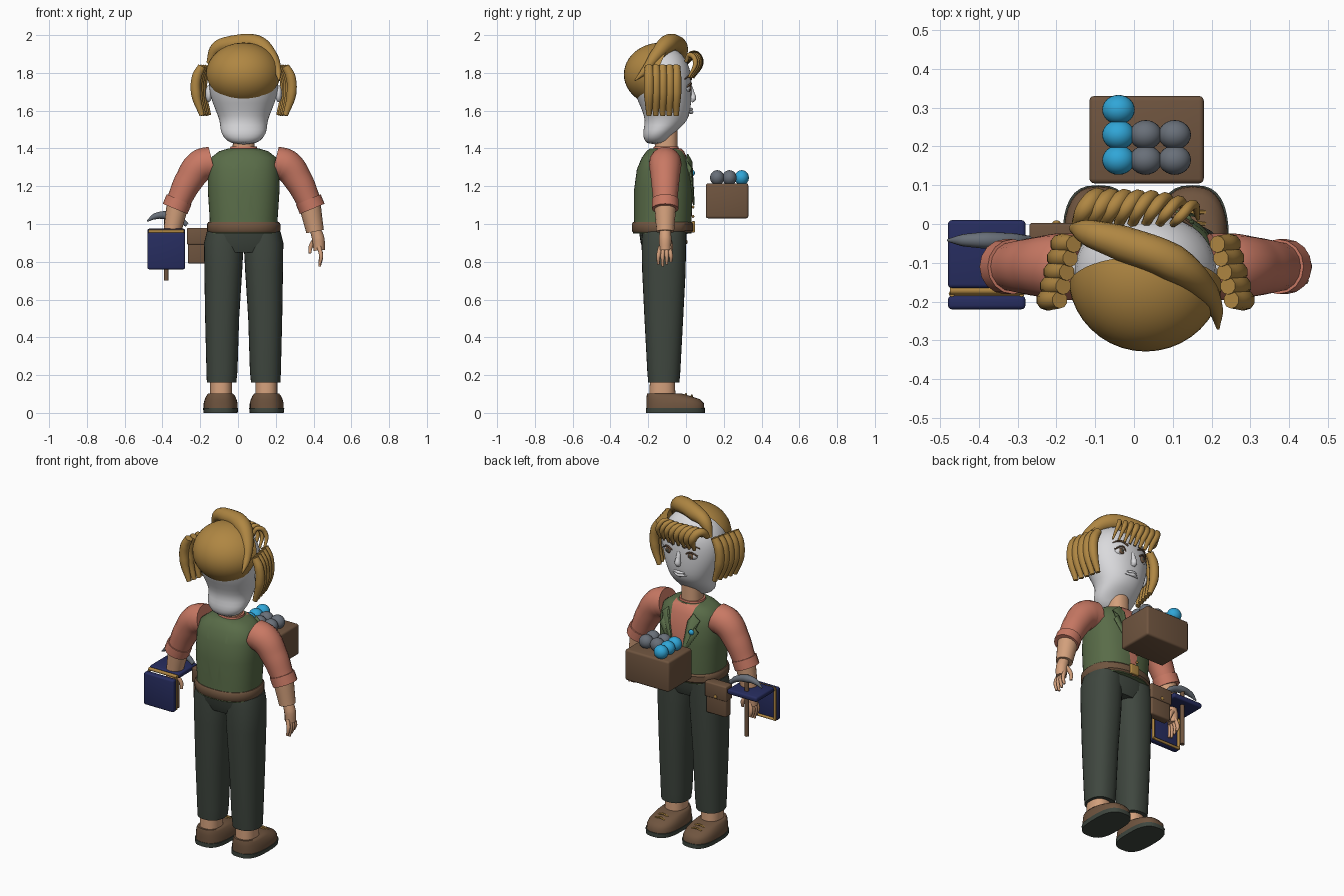
import bpy, bmesh, math
from mathutils import Vector

cube = bpy.data.objects.get("Cube")
if cube:
    bpy.data.objects.remove(cube, do_unlink=True)

CX = 0.03  # body centre line
COLOURS = {
    "golden_hair": (0.43, 0.24, 0.055), "green_vest": (0.1, 0.15, 0.065),
    "salmon_shirt": (0.58, 0.19, 0.127), "tan_skin": (0.65, 0.35, 0.2),
    "dark_trousers": (0.05, 0.063, 0.05), "brown_leather": (0.16, 0.09, 0.05),
    "navy_blue": (0.02, 0.026, 0.115), "bright_blue": (0.03, 0.38, 0.68),
    "steel_grey": (0.14, 0.16, 0.19), "pale_face": (0.7, 0.7, 0.72)}
MATS = {}
for key, rgb in COLOURS.items():
    m = MATS[key] = bpy.data.materials.new(key)
    m.use_nodes = True
    m.diffuse_color = (*rgb, 1)
    m.node_tree.nodes["Principled BSDF"].inputs["Base Color"].default_value = (*rgb, 1)


def finish(name, mesh, mats, angle=40):
    obj = bpy.data.objects.new(name, mesh)
    bpy.context.scene.collection.objects.link(obj)
    for mat in mats.split():
        mesh.materials.append(MATS[mat])
    mesh.shade_smooth()
    mesh.set_sharp_from_angle(angle=math.radians(angle))
    return obj


def from_bmesh(name, bm, mats, angle=40):
    bmesh.ops.recalc_face_normals(bm, faces=bm.faces)
    mesh = bpy.data.meshes.new(name)
    bm.to_mesh(mesh)
    bm.free()
    return finish(name, mesh, mats, angle)


def loft_bmesh(rings, power=2.3, seg=32):
    """Stack of rounded horizontal sections: x, back y, front y, z, half width."""
    bm, prev = bmesh.new(), None
    for x, back, front, z, rx in rings:
        ring = []
        for i in range(seg):
            a = math.tau * i / seg
            c, s = (math.copysign(abs(v) ** (2 / power), v) for v in (math.cos(a), math.sin(a)))
            ring.append(bm.verts.new((x + rx * c, (back + front) / 2 + (front - back) / 2 * s, z)))
        if prev:
            for i in range(seg):
                j = (i + 1) % seg
                bm.faces.new((prev[i], prev[j], ring[j], ring[i]))
        else:
            bm.faces.new(ring)
        prev = ring
    bm.faces.new(prev)
    return bm


def loft(name, rings, mat, power=2.3, angle=40):
    return from_bmesh(name, loft_bmesh(rings, power), mat, angle)


def tube(name, pts, mat, res=4):
    """Smooth round strand through points x, y, z, radius."""
    cu = bpy.data.curves.new(name, "CURVE")
    cu.dimensions, cu.bevel_depth, cu.bevel_resolution = "3D", 1, res
    cu.use_fill_caps, cu.resolution_u = True, 8
    sp = cu.splines.new("BEZIER")
    sp.bezier_points.add(len(pts) - 1)
    for bp, (x, y, z, r) in zip(sp.bezier_points, pts):
        bp.co, bp.radius = (x, y, z), r
        bp.handle_left_type = bp.handle_right_type = "AUTO"
    temp = bpy.data.objects.new("temp", cu)
    bpy.context.scene.collection.objects.link(temp)
    deps = bpy.context.evaluated_depsgraph_get()
    mesh = bpy.data.meshes.new_from_object(temp.evaluated_get(deps))
    bpy.data.objects.remove(temp, do_unlink=True)
    mesh.materials.clear()
    mesh.name = name
    return finish(name, mesh, mat, 50)


def ball(name, at, size, mat):
    bm = bmesh.new()
    bmesh.ops.create_uvsphere(bm, u_segments=24, v_segments=14, radius=1)
    bmesh.ops.scale(bm, vec=size, verts=bm.verts)
    bmesh.ops.translate(bm, vec=at, verts=bm.verts)
    return from_bmesh(name, bm, mat)


def box(name, lo, hi, mat, bevel=0.01):
    lo, hi = Vector(lo), Vector(hi)
    bm = bmesh.new()
    bmesh.ops.create_cube(bm, size=1)
    bmesh.ops.scale(bm, vec=hi - lo, verts=bm.verts)
    bmesh.ops.translate(bm, vec=(lo + hi) / 2, verts=bm.verts)
    bmesh.ops.bevel(bm, geom=bm.edges[:], offset=bevel, segments=3, affect="EDGES", profile=0.5)
    return from_bmesh(name, bm, mat)


# Torso: vest with a V opening that shows the shirt
bm = loft_bmesh([(CX, -0.28, 0.03, 0.95, 0.182), (CX, -0.275, 0.03, 1.03, 0.18),
                 (CX, -0.275, 0.036, 1.18, 0.19), (CX, -0.26, 0.025, 1.29, 0.188),
                 (CX, -0.235, 0.005, 1.35, 0.175), (CX, -0.21, -0.01, 1.385, 0.13),
                 (CX, -0.19, -0.025, 1.4, 0.08)], 2.4, 48)
for s in (-1, 1):
    bmesh.ops.bisect_plane(bm, geom=bm.verts[:] + bm.edges[:] + bm.faces[:],
                           plane_co=(CX + s * 0.015, 0, 1), plane_no=(1, 0, -s * 0.15))
for f in bm.faces:
    c = f.calc_center_median()
    f.material_index = int(c.y > -0.1 and abs(c.x - CX) < 0.015 + 0.15 * (c.z - 1))
from_bmesh("vest_and_shirt", bm, "green_vest salmon_shirt")
loft("shirt_collar", [(CX, -0.18, -0.03, 1.37, 0.08), (CX, -0.17, -0.04, 1.41, 0.07)], "salmon_shirt")
loft("neck", [(CX, -0.165, -0.045, 1.36, 0.06), (CX, -0.165, -0.045, 1.5, 0.055)], "tan_skin")
loft("belt", [(CX, -0.28, 0.03, 0.955, 0.187), (CX, -0.287, 0.04, 0.965, 0.194),
              (CX, -0.287, 0.04, 1.0, 0.194), (CX, -0.28, 0.03, 1.01, 0.187)], "brown_leather")
box("belt_buckle", (0, 0.03, 0.955), (0.06, 0.048, 1.015), "golden_hair", 0.005)
loft("trouser_hips", [(CX, -0.22, -0.02, 0.85, 0.17), (CX, -0.24, 0, 0.9, 0.2),
                      (CX, -0.25, 0.005, 0.97, 0.185)], "dark_trousers")
ball("brooch", (-0.06, 0.035, 1.27), (0.016, 0.012, 0.016), "bright_blue")
for i in range(4):
    ball("vest_button", (0.01, 0.038, 1.04 + i * 0.05), (0.008, 0.006, 0.008), "golden_hair")

# Limbs, mirrored about the centre line
for s, side in ((1, "left"), (-1, "right")):
    def X(d):
        return CX + s * d
    loft(side + "_trouser_leg", [
        (X(0.117), -0.2, -0.035, 0.16, 0.078), (X(0.115), -0.205, -0.03, 0.22, 0.082),
        (X(0.114), -0.22, -0.015, 0.5, 0.09), (X(0.108), -0.232, -0.002, 0.75, 0.1),
        (X(0.105), -0.235, 0, 0.9, 0.105), (X(0.1), -0.23, 0, 0.96, 0.095)], "dark_trousers")
    loft(side + "_ankle", [(X(0.12), -0.195, -0.055, 0.07, 0.058),
                           (X(0.12), -0.19, -0.06, 0.2, 0.058)], "tan_skin")
    loft(side + "_sole", [(X(0.122), -0.212, 0.1, 0, 0.09), (X(0.122), -0.212, 0.1, 0.025, 0.093)],
         "dark_trousers", 2.8)
    loft(side + "_shoe", [(X(0.122), -0.21, 0.097, 0.025, 0.09), (X(0.122), -0.21, 0.095, 0.05, 0.09),
                          (X(0.122), -0.21, 0.075, 0.072, 0.084), (X(0.122), -0.208, 0.02, 0.09, 0.076),
                          (X(0.122), -0.205, -0.02, 0.102, 0.066)], "brown_leather", 2.6, 60)
    for y in (0, 0.03):
        tube("shoe_lace", [(X(0.09), y, 0.09 - y * 0.3, 0.006), (X(0.122), y, 0.1 - y * 0.3, 0.006),
                           (X(0.154), y, 0.09 - y * 0.3, 0.006)], "golden_hair", 1)
    # Arm
    AY = -0.11
    tube(side + "_sleeve", [(X(0.165), AY, 1.325, 0.086), (X(0.225), AY, 1.31, 0.086),
                            (X(0.29), AY, 1.23, 0.075), (X(0.345), AY, 1.12, 0.064)], "salmon_shirt", 6)
    tube(side + "_cuff", [(X(0.342), AY, 1.13, 0.071), (X(0.363), AY, 1.08, 0.071)], "salmon_shirt", 6)
    tube(side + "_forearm", [(X(0.35), AY, 1.1, 0.058), (X(0.378), AY, 0.96, 0.047)], "tan_skin", 6)
    tube(side + "_palm", [(X(0.38), AY, 0.97, 0.03), (X(0.395), AY, 0.92, 0.033),
                          (X(0.4), AY, 0.86, 0.03)], "tan_skin")
    for i in range(4):
        y = AY - 0.036 + i * 0.022
        tube(side + "_finger", [(X(0.398), AY + (y - AY) * 0.7, 0.88, 0.012), (X(0.41), y, 0.83, 0.011),
                                (X(0.402), y, 0.775 + 0.012 * abs(i - 1), 0.007)], "tan_skin", 2)
    tube(side + "_thumb", [(X(0.38), AY + 0.02, 0.92, 0.014), (X(0.355), AY + 0.03, 0.88, 0.012),
                           (X(0.35), AY + 0.025, 0.845, 0.008)], "tan_skin", 2)
    # Lapel
    bm = bmesh.new()
    corners = [(0.02, 0.046, 1.1), (0.07, 0.034, 1.33), (0.085, 0.012, 1.37), (0.125, 0.008, 1.335),
               (0.105, 0.03, 1.3), (0.13, 0.026, 1.27)]
    tip, *rim = [bm.verts.new((X(d), y, z)) for d, y, z in corners]
    for a, b in zip(rim, rim[1:]):
        bm.faces.new((tip, a, b))
    from_bmesh(side + "_lapel", bm, "green_vest").modifiers.new("thick", "SOLIDIFY").thickness = 0.008
    # Face features and side curls
    ball(side + "_ear", (X(0.185), -0.11, 1.69), (0.018, 0.03, 0.045), "pale_face")
    ball(side + "_eyeball", (X(0.075), 0, 1.72), (0.034, 0.024, 0.024), "pale_face")
    ball(side + "_iris", (X(0.075), 0.019, 1.72), (0.018, 0.008, 0.019), "brown_leather")
    ball(side + "_pupil", (X(0.075), 0.025, 1.72), (0.008, 0.004, 0.009), "dark_trousers")
    tube(side + "_upper_lid", [(X(0.04), 0.02, 1.722, 0.004), (X(0.075), 0.026, 1.745, 0.005),
                               (X(0.112), 0.006, 1.725, 0.004)], "brown_leather", 2)
    tube(side + "_eyebrow", [(X(0.035), 0.028, 1.765, 0.005), (X(0.08), 0.018, 1.782, 0.006),
                             (X(0.12), -0.005, 1.768, 0.003)], "brown_leather", 2)
    for i in range(5):
        d, y = i * 0.009, -0.052 - i * 0.036
        tube(side + "_side_curl", [(X(0.185 + d), y, 1.835, 0.022), (X(0.212 + d), y, 1.78, 0.027),
                                   (X(0.217 + d), y, 1.69, 0.027), (X(0.185 + d), y, 1.575, 0.014)],
             "golden_hair", 3)

# Head
head = loft("head", [
    (CX, -0.21, -0.11, 1.42, 0.065), (CX, -0.228, -0.085, 1.46, 0.11), (CX, -0.226, -0.04, 1.5, 0.125),
    (CX, -0.215, 0.008, 1.545, 0.125), (CX, -0.23, 0.025, 1.6, 0.148), (CX, -0.27, 0.03, 1.68, 0.18),
    (CX, -0.285, 0.03, 1.76, 0.188), (CX, -0.28, 0.022, 1.83, 0.172), (CX, -0.24, -0.015, 1.9, 0.12),
    (CX, -0.18, -0.07, 1.935, 0.05)], "pale_face", 2.1, 80)
head.modifiers.new("smooth", "SUBSURF").levels = 1
tube("nose", [(CX, 0.02, 1.73, 0.012), (CX, 0.032, 1.69, 0.014), (CX, 0.036, 1.665, 0.018),
              (CX, 0.025, 1.65, 0.012)], "pale_face")
for z, r in ((1.607, 0.009), (1.592, 0.011)):
    tube("lip", [(CX - 0.045, 0.012, z, 0.003), (CX, 0.028, z, r), (CX + 0.045, 0.012, z, 0.003)], "pale_face")

# Hair: back cap cut on a slant, sweep over the crown, fringe
bm = bmesh.new()
bmesh.ops.create_uvsphere(bm, u_segments=40, v_segments=24, radius=1)
bmesh.ops.scale(bm, vec=(0.2, 0.197, 0.168), verts=bm.verts)
bmesh.ops.translate(bm, vec=(CX, -0.132, 1.792), verts=bm.verts)
bmesh.ops.bisect_plane(bm, geom=bm.verts[:] + bm.edges[:] + bm.faces[:], plane_co=(0, -0.095, 1.93),
                       plane_no=(0, 0.9, -0.44), clear_outer=True)
from_bmesh("hair_cap", bm, "golden_hair")
tube("hair_sweep", [(-0.155, -0.01, 1.85, 0.014), (-0.11, -0.025, 1.93, 0.036),
                    (-0.03, -0.05, 1.952, 0.046), (0.1, -0.1, 1.952, 0.048), (0.175, -0.16, 1.89, 0.034),
                    (0.21, -0.22, 1.81, 0.02), (0.217, -0.27, 1.76, 0.004)], "golden_hair", 5)
for i in range(8):
    x, r = -0.145 + i * 0.035, 0.024 - i * 0.0015
    y = -0.004 * max(i - 4, 0) ** 1.5
    tube("fringe_strand", [(x, 0, 1.86, r * 0.7), (x + 0.02, 0.04 + y, 1.895, r),
                           (x + 0.05, 0.07 + y, 1.86, r), (x + 0.065, 0.035 + y, 1.775, r * 0.4)],
         "golden_hair", 3)

# Crate with balls
box("crate", (-0.115, 0.105, 1.03), (0.18, 0.33, 1.215), "brown_leather", 0.012)
for x, count, mat in ((-0.04, 3, "bright_blue"), (0.03, 2, "steel_grey"), (0.105, 2, "steel_grey")):
    for i in range(count):
        ball("crate_ball", (x, 0.165 + i * 0.065, 1.245), (0.042, 0.038, 0.04), mat)

# Belt pouch
box("pouch", (-0.265, -0.055, 0.79), (-0.13, -0.003, 0.96), "brown_leather")
box("pouch_flap", (-0.27, -0.06, 0.89), (-0.125, 0.003, 0.98), "brown_leather", 0.008)
ball("pouch_button", (-0.2, 0.004, 0.905), (0.01, 0.005, 0.01), "golden_hair")

# Open case: hanging back and flat lid with gold trim
box("case_back", (-0.48, -0.22, 0.76), (-0.28, -0.185, 0.955), "navy_blue")
box("case_lid", (-0.48, -0.165, 0.945), (-0.28, 0.01, 0.975), "navy_blue")
tube("case_hinge", [(-0.475, -0.172, 0.96, 0.01), (-0.285, -0.172, 0.96, 0.01)], "golden_hair", 2)
for x in (-0.47, -0.29):
    tube("case_trim", [(x, -0.18, 0.765, 0.008), (x, -0.18, 0.955, 0.008)], "golden_hair", 2)
tube("case_trim_bottom", [(-0.475, -0.18, 0.77, 0.008), (-0.285, -0.18, 0.77, 0.008)], "golden_hair", 2)

# Pick hammer
tube("hammer_handle", [(-0.38, -0.04, 0.7, 0.013), (-0.38, -0.04, 1.04, 0.013)], "brown_leather")
tube("hammer_head", [(-0.48, -0.042, 1.015, 0.004), (-0.44, -0.042, 1.04, 0.016),
                     (-0.38, -0.042, 1.046, 0.022), (-0.31, -0.042, 1.025, 0.018),
                     (-0.27, -0.042, 0.995, 0.012)], "steel_grey")
